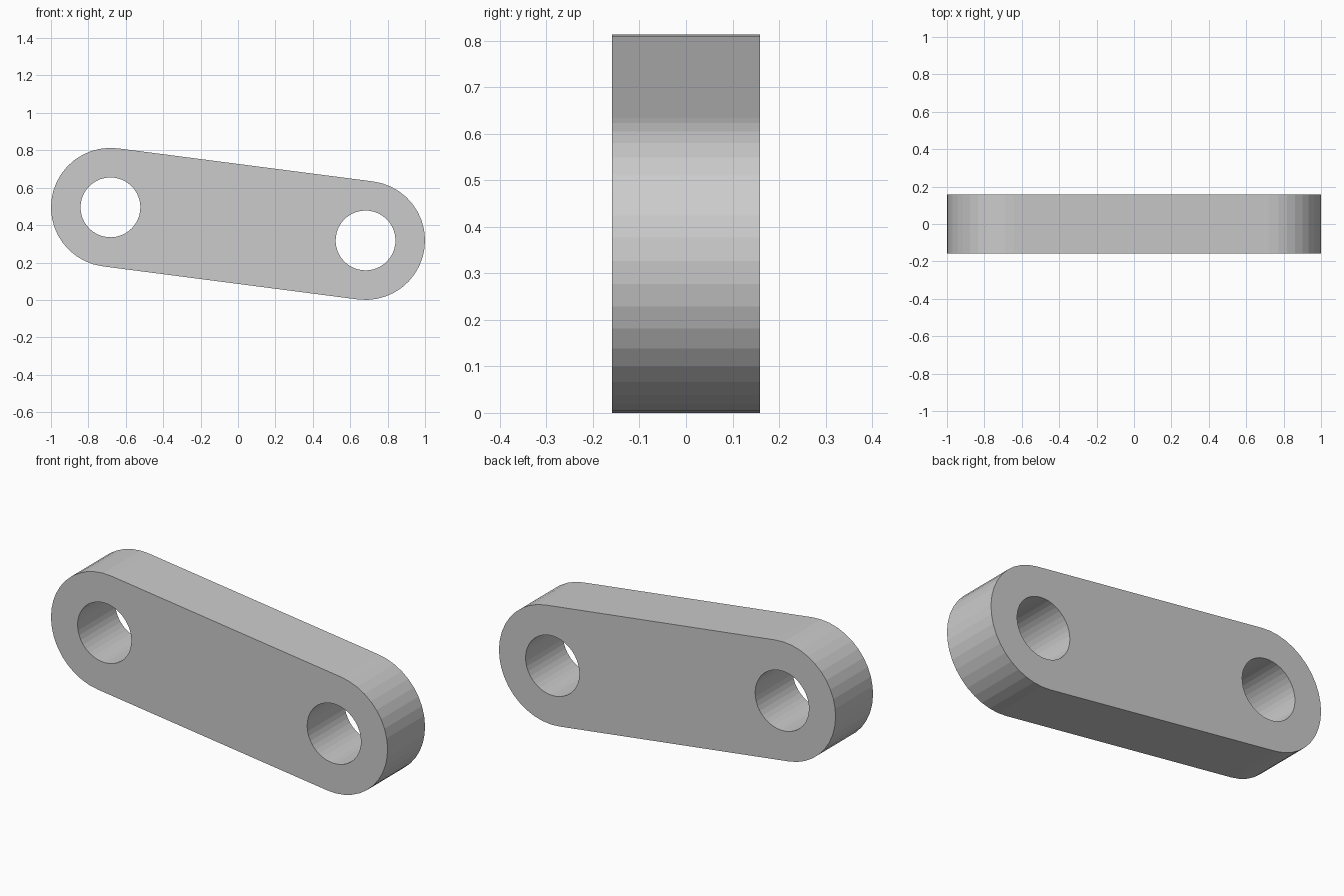
import bpy, bmesh
from math import sin, cos, pi, atan2, radians

if "Cube" in bpy.data.objects:
    bpy.data.objects.remove(bpy.data.objects["Cube"])

R, HOLE, HALF_T = 0.318, 0.16, 0.159
LEFT, RIGHT = (-0.682, 0.495), (0.682, 0.318)
TILT = atan2(RIGHT[1] - LEFT[1], RIGHT[0] - LEFT[0])


def arc(center, r, start, steps, count):
    return [(center[0] + r * cos(start + 2 * pi * i / steps),
             center[1] + r * sin(start + 2 * pi * i / steps)) for i in range(count)]


# Profile: rounded outline with two pin holes
outline = arc(RIGHT, R, TILT - pi / 2, 40, 21) + arc(LEFT, R, TILT + pi / 2, 40, 21)
holes = [arc(c, HOLE, TILT, 40, 40) for c in (LEFT, RIGHT)]

curve = bpy.data.curves.new("link_profile", 'CURVE')
curve.dimensions = '2D'
curve.fill_mode = 'BOTH'
curve.extrude = HALF_T
for loop in [outline] + holes:
    spline = curve.splines.new('POLY')
    spline.points.add(len(loop) - 1)
    for p, (x, z) in zip(spline.points, loop):
        p.co = (x, z, 0, 1)
    spline.use_cyclic_u = True
profile = bpy.data.objects.new("link_profile", curve)
bpy.context.collection.objects.link(profile)
bpy.context.view_layer.update()

# Link plate: extruded profile stood upright, as one welded flat-shaded mesh
mesh = bpy.data.meshes.new_from_object(
    profile.evaluated_get(bpy.context.evaluated_depsgraph_get()))
bpy.data.objects.remove(profile)
bm = bmesh.new()
bm.from_mesh(mesh)
bmesh.ops.remove_doubles(bm, verts=bm.verts, dist=0.0001)
for v in bm.verts:
    v.co = (v.co.x, -v.co.z, v.co.y)
for f in bm.faces:
    f.smooth = False
bmesh.ops.recalc_face_normals(bm, faces=bm.faces)
bmesh.ops.dissolve_limit(bm, angle_limit=radians(1), verts=bm.verts, edges=bm.edges)
bmesh.ops.triangulate(bm, faces=[f for f in bm.faces if len(f.verts) > 4])
bm.to_mesh(mesh)
bm.free()
link = bpy.data.objects.new("link_plate", mesh)
bpy.context.collection.objects.link(link)
